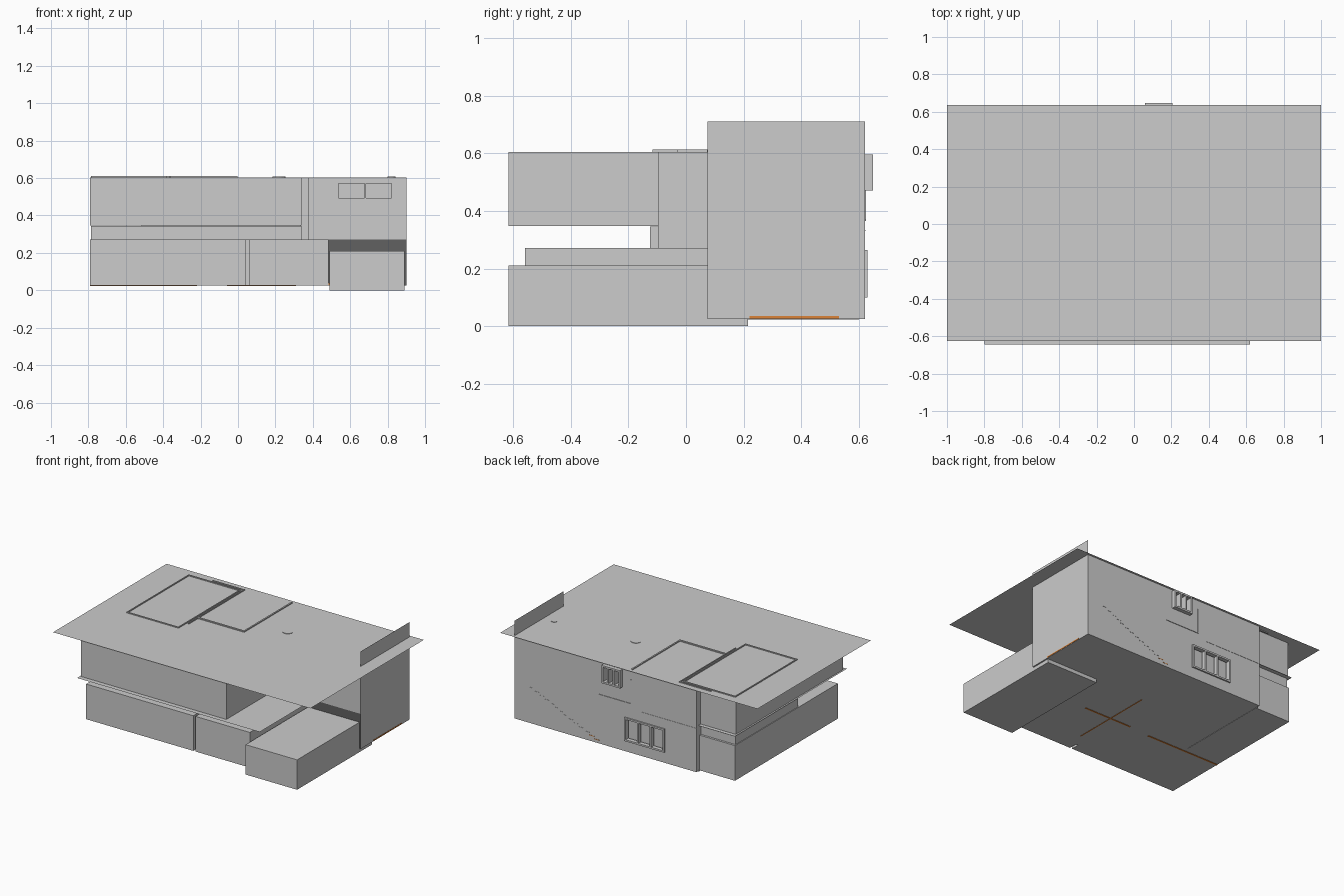
import bpy, bmesh, math

if "Cube" in bpy.data.objects:
    bpy.data.objects.remove(bpy.data.objects["Cube"])

def mat(name, c):
    m = bpy.data.materials.new(name)
    m.diffuse_color = (*c, 1)
    m.use_nodes = True
    m.node_tree.nodes["Principled BSDF"].inputs["Base Color"].default_value = m.diffuse_color
    return m

GREY = mat("plain_grey", (0.604, 0.604, 0.604))
DARK = mat("dark_grey", (0.12, 0.12, 0.12))
ORANGE = mat("warm_orange", (0.72, 0.23, 0.04))

def obj(name, verts, faces, m=GREY):
    me = bpy.data.meshes.new(name)
    me.from_pydata(verts, [], faces)
    me.materials.append(m)
    o = bpy.data.objects.new(name, me)
    bpy.context.collection.objects.link(o)
    return o

def box(name, x0, x1, y0, y1, z0, z1, m=GREY):
    v = [(x, y, z) for z in (z0, z1) for x, y in ((x0, y0), (x1, y0), (x1, y1), (x0, y1))]
    f = [(3, 2, 1, 0), (4, 5, 6, 7), (0, 1, 5, 4), (1, 2, 6, 5), (2, 3, 7, 6), (3, 0, 4, 7)]
    return obj(name, v, f, m)

def prism(name, pts, z0, z1, m=GREY):
    n = len(pts)
    v = [(x, y, z0) for x, y in pts] + [(x, y, z1) for x, y in pts]
    f = [tuple(reversed(range(n))), tuple(range(n, 2 * n))]
    f += [(i, (i + 1) % n, n + (i + 1) % n, n + i) for i in range(n)]
    return obj(name, v, f, m)

def flat(name, x0, x1, y0, y1, z, m=GREY):
    return obj(name, [(x0, y0, z), (x1, y0, z), (x1, y1, z), (x0, y1, z)], [(0, 1, 2, 3)], m)

def upright(name, x0, x1, z0, z1, y, holes=(), front=True, m=GREY):
    # thin wall facing -y or +y, leaving out the window openings
    xs = sorted({x0, x1, *[h[0] for h in holes], *[h[1] for h in holes]})
    zs = sorted({z0, z1, *[h[2] for h in holes], *[h[3] for h in holes]})
    v = [(x, y, z) for z in zs for x in xs]
    n, f = len(xs), []
    for j in range(len(zs) - 1):
        for i in range(n - 1):
            cx, cz = (xs[i] + xs[i + 1]) / 2, (zs[j] + zs[j + 1]) / 2
            if not any(a < cx < b and c < cz < d for a, b, c, d in holes):
                a = j * n + i
                q = (a, a + 1, a + n + 1, a + n)
                f.append(q if front else q[::-1])
    o = obj(name, v, f, m)
    bm = bmesh.new()
    bm.from_mesh(o.data)
    bmesh.ops.dissolve_limit(bm, angle_limit=0.01, verts=bm.verts, edges=bm.edges)
    bm.to_mesh(o.data)
    bm.free()

def window(name, x0, x1, z0, z1, y0, y1, panes, t=0.01):
    # frame rails plus evenly spaced uprights
    box(name + "_sill", x0, x1, y0, y1, z0, z0 + t)
    box(name + "_head", x0, x1, y0, y1, z1 - t, z1)
    for i in range(panes + 1):
        x = x0 + (x1 - x0 - t) * i / panes
        box(f"{name}_upright_{i}", x, x + t, y0, y1, z0 + t, z1 - t)

# Ground floor with narrow slit in the front wall
prism("ground_floor", [(-.79, -.558), (.043, -.558), (.043, -.50), (.06, -.50), (.06, -.558),
                       (.483, -.558), (.483, .075), (.3, .075), (.3, .585), (-.79, .585)], .025, .272)
# Garage block and the dark opening above and behind it
box("garage", .49, .89, -.615, .215, 0, .21)
upright("garage_opening", .484, .9, .026, .272, .078, m=DARK)
# Overhanging upper floor, recessed band below it and wide floor slab
box("upper_floor", -.79, .34, -.615, .575, .347, .604)
box("recessed_band", -.785, .34, -.125, .57, .272, .345)
flat("floor_slab", -.8, .62, -.645, .6, .345)
box("upper_side_bay", .335, .38, -.097, .08, .272, .604)

# Rear wing: thin walls
upright("wing_front_wall", .38, .9, .272, .604, .075, [(.53, .83, .485, .58)])
obj("right_wall", [(.9, .075, .025), (.9, .62, .025), (.9, .62, .71), (.9, .075, .71)], [(0, 1, 2, 3)])
upright("rear_wall", -.515, .9, .025, .604, .62,
        [(.07, .195, .48, .585), (-.26, .03, .11, .255)], front=False)
obj("rear_wall_end", [(-.515, .57, .025), (-.515, .62, .025), (-.515, .62, .604), (-.515, .57, .604)],
    [(0, 3, 2, 1)])
obj("wing_floor_underside", [(.3, .075, .025), (.9, .075, .025), (.9, .62, .025), (.3, .62, .025)],
    [(3, 2, 1, 0)])
obj("rear_floor_strip", [(-.515, .585, .025), (.3, .585, .025), (.3, .62, .025), (-.515, .62, .025)],
    [(3, 2, 1, 0)])

# Orange inner floor and partitions showing through
box("inner_floor", .5, .902, .22, .53, .027, .035, ORANGE)
box("floor_edge_front", .484, .488, -.558, .1, .026, .04, ORANGE)
box("partition_left", -.79, -.22, -.13, -.118, .023, .03, ORANGE)
box("partition_middle", -.06, .31, -.115, -.103, .023, .03, ORANGE)
box("partition_cross", .1, .107, -.4, .2, .023, .03, ORANGE)
box("floor_seam", -.52, -.514, -.08, .6, .023, .03)
upright("inner_panel", .06, .21, .46, .6, .58, front=False, m=ORANGE)

# Flat roof with thin parapet ridges
flat("roof", -1, 1, -.625, .635, .605)
ridges = [(-.785, -.38, -.117, -.110), (-.785, -.38, .566, .573),
          (-.785, -.778, -.110, .566), (-.387, -.38, -.110, .566),
          (-.61, -.362, .586, .592), (-.368, -.362, -.03, .586),
          (-.362, -.002, .072, .084), (-.012, -.002, .084, .61)]
for i, (a, b, c, d) in enumerate(ridges):
    box(f"roof_ridge_{i}", a, b, c, d, .6, .612)
for i, (x, y, r) in enumerate([(.22, .24, .035), (.82, .29, .022)]):
    prism(f"roof_disc_{i}", [(x + r * math.cos(k * math.pi / 8), y + r * math.sin(k * math.pi / 8))
                             for k in range(16)], .6, .608)

# Windows
window("rear_upper_window", .06, .205, .47, .595, .60, .648, 3, .012)
window("rear_lower_window", -.27, .04, .10, .265, .60, .63, 3, .012)
window("front_window", .53, .83, .485, .58, .075, .088, 2, .008)
upright("front_window_pane", .53, .83, .485, .58, .087)

# Thin trim lines on the rear wall
box("rear_trim_low", -.012, .25, .615, .624, .365, .372)
box("rear_trim_side", -.012, -.004, .615, .624, .372, .54)
box("rear_trim_band", -.515, -.08, .615, .622, .33, .334)

# Stair treads showing along the rear wall
for i in range(14):
    x, z = .24 + i * .039, .045 + i * .0175
    box(f"stair_tread_{i}", x, x + .039, .5, .6215, z, z + .004, ORANGE if i < 2 else GREY)
